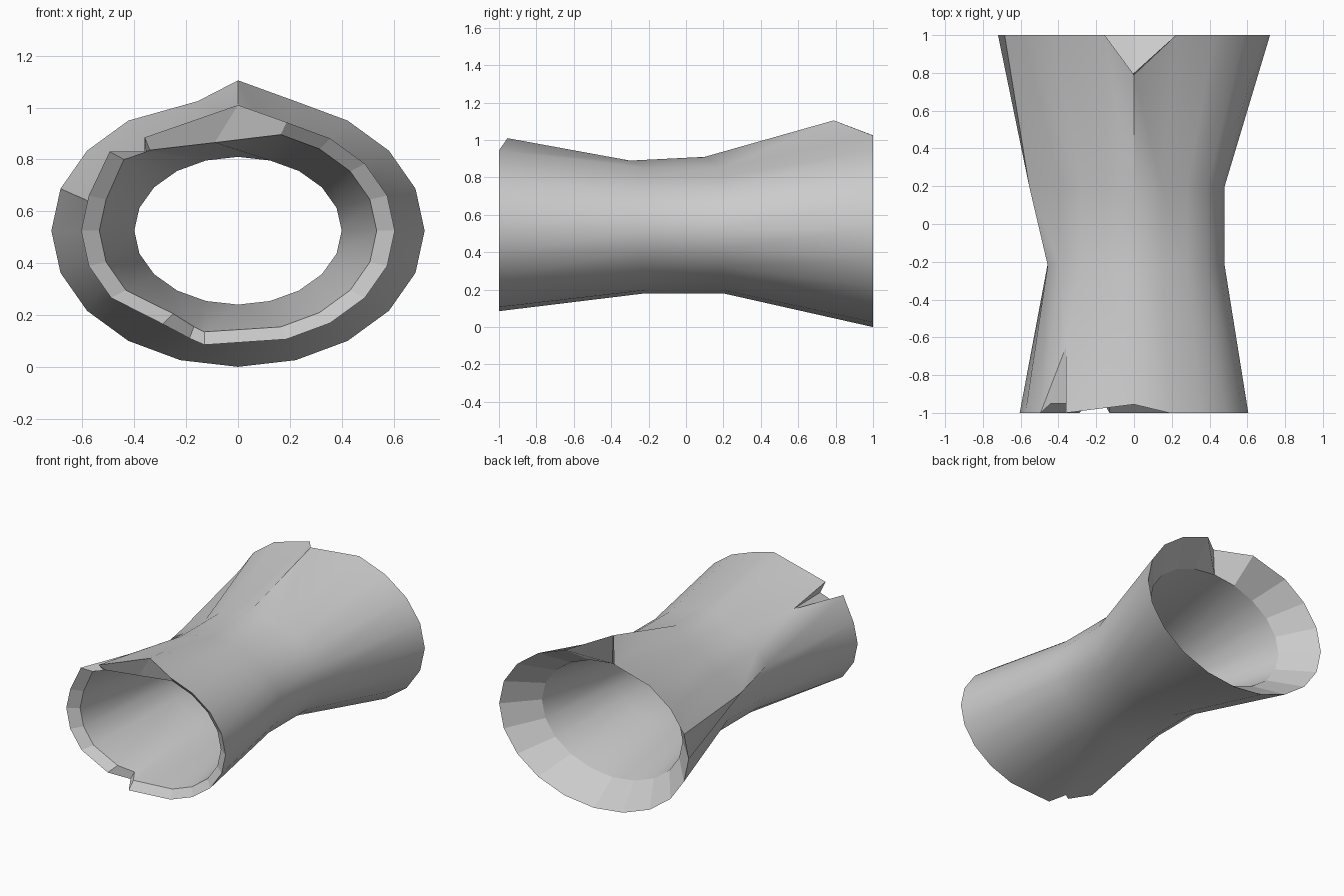
import bpy, bmesh, math
from mathutils import Vector

if "Cube" in bpy.data.objects:
    bpy.data.objects.remove(bpy.data.objects["Cube"])

N = 20      # sides
CZ = 0.525  # axis height

# Closed wall profile: (y, half width, half height), outside then inside
PROFILE = [
    (-1.00, 0.605, 0.44), (-0.22, 0.48, 0.345), (0.20, 0.48, 0.345), (1.00, 0.72, 0.525),
    (0.80, 0.535, 0.39), (0.20, 0.40, 0.285), (-0.20, 0.40, 0.285), (-0.95, 0.535, 0.39),
]

# Damaged points: (ring, angle in degrees) -> position
DENTS = {
    # split at the back top
    (3, 90): (0, 0.79, 1.105), (3, 108): (-0.155, 1, 1.025),
    # raised ridge along the top
    (1, 90): (0, -0.30, 0.89), (2, 90): (0, 0.10, 0.91),
    # split at the front upper left
    (0, 90): (0, -0.955, 1.01), (0, 108): (-0.36, -1, 0.885),
    (0, 126): (-0.36, -0.65, 0.83), (0, 144): (-0.495, -1, 0.83),
    (7, 90): (-0.09, -0.95, 0.865), (7, 108): (-0.34, -0.95, 0.836),
    (7, 126): (-0.355, -0.95, 0.83), (7, 144): (-0.44, -0.95, 0.80),
    # split at the front bottom
    (0, 270): (-0.13, -1, 0.085), (7, 270): (-0.13, -0.95, 0.135),
    (0, 252): (-0.187, -0.90, 0.11), (7, 252): (-0.17, -0.88, 0.155),
    (0, 234): (-0.29, -1, 0.165), (7, 234): (-0.25, -0.95, 0.205),
    # bulge at the left waist
    (2, 162): (-0.555, 0.20, 0.63), (1, 180): (-0.455, -0.20, 0.525),
}

# Flared tube
bm = bmesh.new()
rings = []
for r, (y, rx, rz) in enumerate(PROFILE):
    ring = []
    for i in range(N):
        a = math.radians(i * 18)
        p = Vector((rx * math.cos(a), y, CZ + rz * math.sin(a)))
        ring.append(bm.verts.new(DENTS.get((r, i * 18), p)))
    rings.append(ring)

rims = []
for r in range(8):
    a, b = rings[r], rings[(r + 1) % 8]
    for i in range(N):
        j = (i + 1) % N
        f = bm.faces.new((a[i], a[j], b[j], b[i]))
        if r in (3, 7):
            rims.append(len(bm.faces) - 1)
bmesh.ops.recalc_face_normals(bm, faces=bm.faces[:])
mesh = bpy.data.meshes.new("flared_tube")
bm.to_mesh(mesh)
bm.free()

tube = bpy.data.objects.new("flared_tube", mesh)
bpy.context.collection.objects.link(tube)
bpy.context.view_layer.objects.active = tube
tube.select_set(True)
bpy.ops.object.shade_smooth_by_angle(angle=math.radians(40))

# Flat end rims
for i in rims:
    mesh.polygons[i].use_smooth = False
